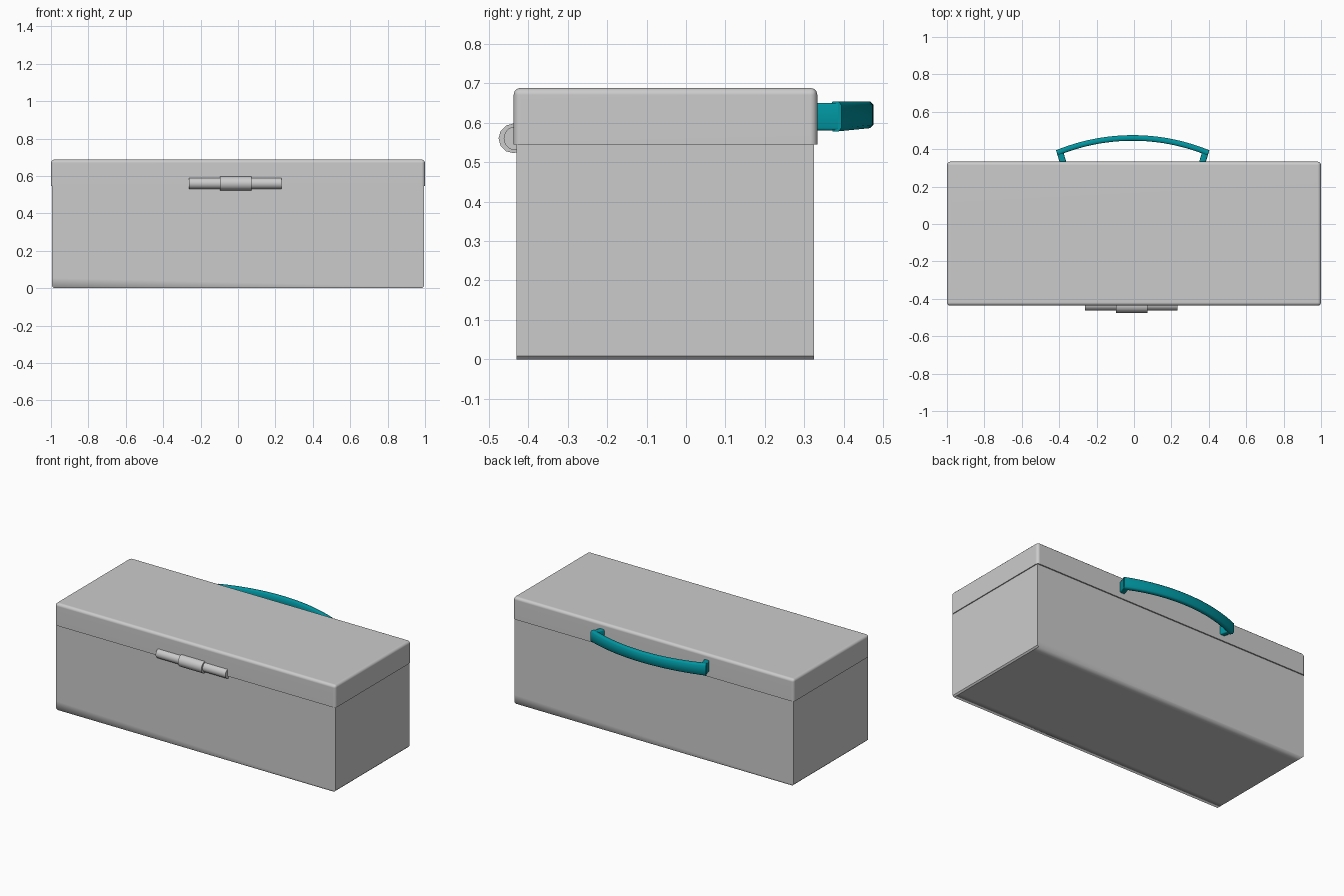
import bpy, bmesh, math
from mathutils import Matrix, Vector

if "Cube" in bpy.data.objects:
    bpy.data.objects.remove(bpy.data.objects["Cube"])


def finish(name, bm, angle=35, material=None, keep_soft=None):
    """Turn a bmesh into a smooth object whose edges above the angle stay sharp."""
    bmesh.ops.recalc_face_normals(bm, faces=bm.faces)
    for f in bm.faces:
        f.smooth = True
    for e in bm.edges:
        soft = keep_soft is not None and keep_soft(e)
        e.smooth = soft or e.calc_face_angle(0) < math.radians(angle)
    mesh = bpy.data.meshes.new(name)
    bm.to_mesh(mesh)
    bm.free()
    obj = bpy.data.objects.new(name, mesh)
    bpy.context.collection.objects.link(obj)
    if material:
        mesh.materials.append(material)
    return obj


def box(lo, hi):
    bm = bmesh.new()
    bmesh.ops.create_cube(bm, size=1)
    for v in bm.verts:
        v.co = Vector([lo[i] if v.co[i] < 0 else hi[i] for i in range(3)])
    return bm


def bevel(bm, test, width, segments):
    edges = [e for e in bm.edges if test(e)]
    bmesh.ops.bevel(bm, geom=edges, offset=width, segments=segments,
                    profile=0.5, affect='EDGES')


def cut(bm, point, normal):
    bmesh.ops.bisect_plane(bm, geom=bm.verts[:] + bm.edges[:] + bm.faces[:],
                           plane_co=point, plane_no=normal)


Y0, Y1, SPLIT = -0.43, 0.325, 0.545

# Base: chamfered under the ends, soft shading along the long bottom edges
bm = box((-0.994, Y0, 0), (0.994, Y1, SPLIT))
bevel(bm, lambda e: all(v.co.z < 1e-4 for v in e.verts)
      and abs(e.verts[0].co.x - e.verts[1].co.x) < 1e-4, 0.009, 1)
cut(bm, (0, 0, 0.055), (0, 0, 1))
for y in (Y0 + 0.055, Y1 - 0.055):
    cut(bm, (0, y, 0), (0, 1, 0))


def long_bottom(e):
    a, b = (v.co for v in e.verts)
    return (a.z < 1e-4 and b.z < 1e-4 and abs(a.x - b.x) > 1
            and (a.y < Y0 + 0.01 or a.y > Y1 - 0.01))


finish("base", bm, keep_soft=long_bottom)

# Lid: slightly larger than the base, rounded on every edge but the rim
bm = box((-1.0, -0.437, SPLIT), (1.0, 0.333, 0.688))
bevel(bm, lambda e: any(v.co.z > 0.6 for v in e.verts), 0.018, 3)
lid = finish("lid", bm)
weighted = lid.modifiers.new("weighted_normals", 'WEIGHTED_NORMAL')
weighted.keep_sharp = True


# Latch: a long pin with a thicker barrel in the middle
def rod(name, x0, x1, radius, y, sides):
    bm = bmesh.new()
    bmesh.ops.create_cone(
        bm, cap_ends=True, segments=sides, radius1=radius, radius2=radius,
        depth=x1 - x0,
        matrix=Matrix.Translation(((x0 + x1) / 2, y, 0.56))
        @ Matrix.Rotation(math.pi / 2, 4, 'Y'))
    finish(name, bm, 50)


rod("latch_pin", -0.263, 0.233, 0.030, -0.432, 20)
rod("latch_barrel", -0.096, 0.071, 0.0375, -0.4375, 12)

# Handle: rounded section swept along a shallow arc
teal = bpy.data.materials.new("teal")
teal.diffuse_color = (0.0, 0.30, 0.35, 1)
teal.use_nodes = True
teal.node_tree.nodes["Principled BSDF"].inputs["Base Color"].default_value = teal.diffuse_color

CX, R, STEPS = -0.007, 1.08, 24
CY = 0.475 - R
END = math.asin(0.41 / R)
TOP = 0.653
# Section points: (depth inward from the outer arc, height fraction)
SECTION = [(0.030, 0.08), (0.024, 0), (0.008, 0), (0, 0.12),
           (0, 0.88), (0.008, 1), (0.024, 1), (0.030, 0.92)]
bm = bmesh.new()
rings = []
for i in range(STEPS + 1):
    t = 2 * i / STEPS - 1
    a = t * END
    low = 0.586 - 0.008 * t * t
    rings.append([bm.verts.new((CX + (R - d) * math.sin(a),
                                CY + (R - d) * math.cos(a),
                                low + h * (TOP - low))) for d, h in SECTION])
n = len(SECTION)
for r0, r1 in zip(rings, rings[1:]):
    for k in range(n):
        bm.faces.new((r0[k], r0[(k + 1) % n], r1[(k + 1) % n], r1[k]))
bm.faces.new(rings[0])
bm.faces.new(rings[-1][::-1])
finish("handle", bm, 65, teal)

# Handle feet: slightly splayed blocks joining the grip to the lid
for side, name in ((-1, "handle_foot_left"), (1, "handle_foot_right")):
    bm = box((-0.018, 0.328, 0.580), (0.018, 0.385, 0.650))
    bevel(bm, lambda e: abs(e.verts[0].co.y - e.verts[1].co.y) > 0.01, 0.006, 2)
    for v in bm.verts:
        v.co.x += CX + side * (0.372 + (v.co.y - 0.328) * 0.3)
    finish(name, bm, 50, teal)
